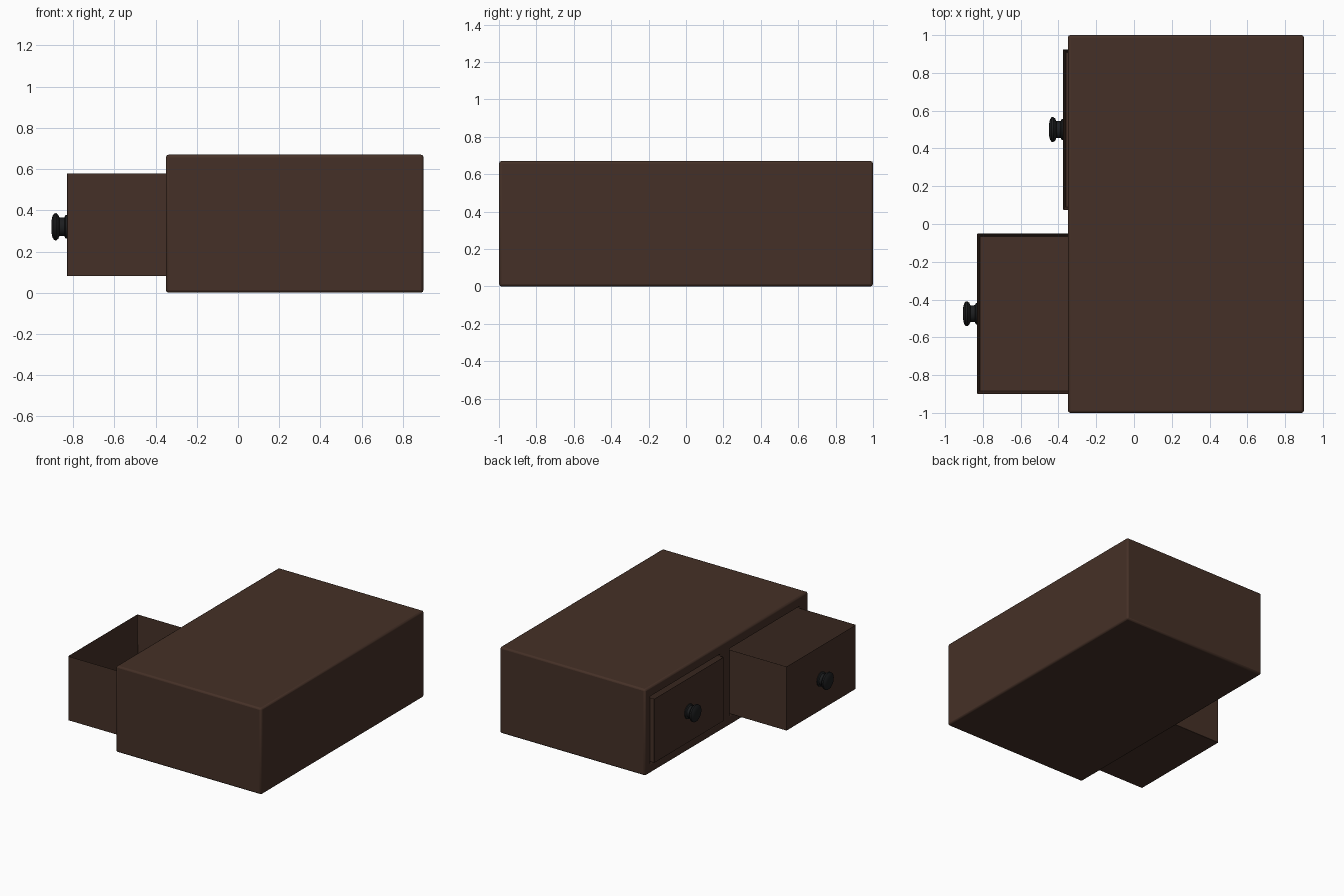
import bpy, bmesh, math
from mathutils import Matrix, Vector

if "Cube" in bpy.data.objects:
    bpy.data.objects.remove(bpy.data.objects["Cube"])


def material(name, rgb):
    m = bpy.data.materials.new(name)
    m.diffuse_color = (*rgb, 1)
    m.use_nodes = True
    m.node_tree.nodes["Principled BSDF"].inputs["Base Color"].default_value = m.diffuse_color
    return m


WOOD = material("dark brown wood", (0.060, 0.030, 0.020))
BLACK = material("black metal", (0.012, 0.013, 0.014))


def finish(bm, name, mat, bevel=0):
    bmesh.ops.recalc_face_normals(bm, faces=bm.faces)
    me = bpy.data.meshes.new(name)
    bm.to_mesh(me)
    bm.free()
    me.materials.append(mat)
    ob = bpy.data.objects.new(name, me)
    bpy.context.collection.objects.link(ob)
    if bevel:
        b = ob.modifiers.new("soft_edges", 'BEVEL')
        b.width, b.segments, b.limit_method = bevel, 2, 'ANGLE'
    bpy.context.view_layer.objects.active = ob
    ob.select_set(True)
    bpy.ops.object.shade_smooth_by_angle(angle=math.radians(40))
    ob.select_set(False)
    return ob


def add_box(bm, lo, hi):
    lo, hi = Vector(lo), Vector(hi)
    mat = Matrix.Translation((lo + hi) / 2) @ Matrix.Diagonal((*(hi - lo), 1))
    return bmesh.ops.create_cube(bm, size=1, matrix=mat)


def box(name, lo, hi, mat, bevel=0):
    bm = bmesh.new()
    add_box(bm, lo, hi)
    return finish(bm, name, mat, bevel)


FRONT, BACK, HEIGHT = -0.35, 0.90, 0.67
WALL, DEPTH = 0.02, 1.2
WIDTH, Z0, Z1 = 0.85, 0.08, 0.58
# name, front x, centre y
DRAWERS = [("closed_drawer", -0.375, 0.5), ("open_drawer", -0.83, -0.475)]

# Cabinet shell with two drawer openings
cabinet = box("cabinet", (FRONT, -1, 0), (BACK, 1, HEIGHT), WOOD)
for name, x, y in DRAWERS:
    h = WIDTH / 2 + 0.008
    cutter = box(name + "_cutter", (FRONT - 0.1, y - h, Z0 - 0.01),
                 (BACK - 0.05, y + h, Z1 + 0.01), WOOD)
    cutter.hide_render = True
    cutter.hide_viewport = True
    cut = cabinet.modifiers.new("opening", 'BOOLEAN')
    cut.operation, cut.object, cut.solver = 'DIFFERENCE', cutter, 'EXACT'
b = cabinet.modifiers.new("soft_edges", 'BEVEL')
b.width, b.segments, b.limit_method = 0.013, 2, 'ANGLE'


def drawer(name, x, y):
    # Open-topped tray: box with its top inset and pushed down
    bm = bmesh.new()
    h = WIDTH / 2
    add_box(bm, (x, y - h, Z0), (x + DEPTH, y + h, Z1))
    bm.normal_update()
    top = [f for f in bm.faces if f.normal.z > 0.9]
    bmesh.ops.inset_region(bm, faces=top, thickness=WALL)
    bmesh.ops.translate(bm, verts=top[0].verts, vec=(0, 0, -(Z1 - Z0 - WALL)))
    finish(bm, name, WOOD, 0.003)


def knob(name, x, y):
    # Turned knob: profile of (distance from drawer front, radius)
    profile = [(-0.004, 0), (-0.004, 0.056), (0.007, 0.056), (0.013, 0.045),
               (0.036, 0.044), (0.042, 0.058), (0.052, 0.066), (0.062, 0.065),
               (0.070, 0.052), (0.075, 0.030), (0.076, 0)]
    bm = bmesh.new()
    vs = [bm.verts.new((x - d, y, 0.32 + r)) for d, r in profile]
    es = [bm.edges.new(p) for p in zip(vs, vs[1:])]
    bmesh.ops.spin(bm, geom=vs + es, cent=(x, y, 0.32), axis=(1, 0, 0),
                   angle=math.tau, steps=28)
    bmesh.ops.remove_doubles(bm, verts=bm.verts, dist=0.0005)
    finish(bm, name, BLACK)


for name, x, y in DRAWERS:
    drawer(name, x, y)
    knob(name + "_knob", x, y)
